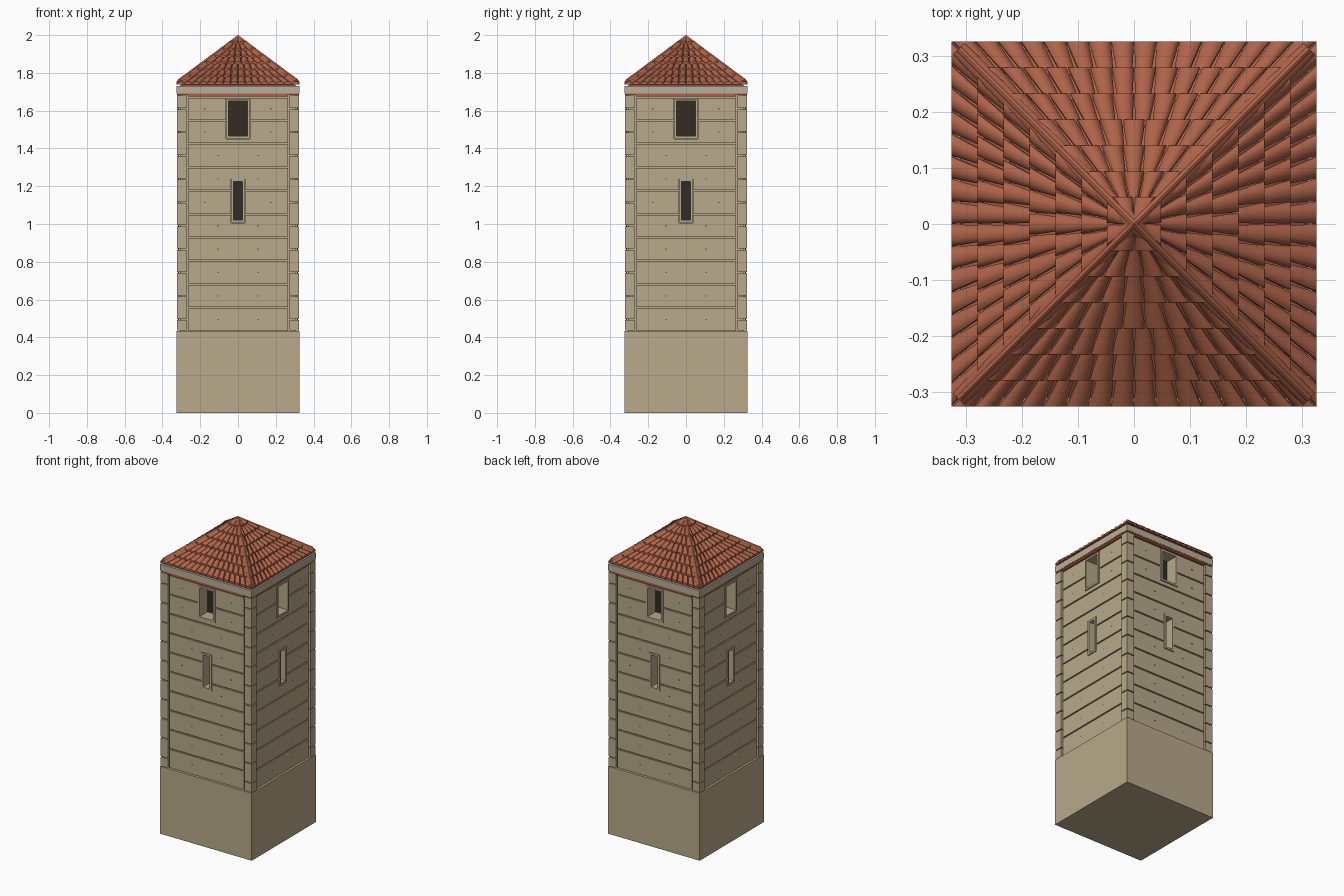
import bpy, math
from mathutils import Vector, Matrix

if "Cube" in bpy.data.objects:
    bpy.data.objects.remove(bpy.data.objects["Cube"])

def mat(name, c):
    m = bpy.data.materials.new(name)
    m.diffuse_color = (*c, 1)
    m.use_nodes = True
    m.node_tree.nodes["Principled BSDF"].inputs["Base Color"].default_value = m.diffuse_color
    return m

STONE = mat("tan_stone", (0.48, 0.40, 0.255))
CORNICE = mat("pale_stone", (0.50, 0.43, 0.32))
TILE = mat("terracotta", (0.42, 0.125, 0.065))
DARK = mat("dark_interior", (0.035, 0.025, 0.017))

class Part:
    """Collects simple pieces into one mesh object."""
    def __init__(self, name, m):
        self.name, self.m, self.v, self.f = name, m, [], []

    def add(self, verts, faces, M=Matrix()):
        b = len(self.v)
        self.v += [M @ Vector(p) for p in verts]
        self.f += [[b + i for i in f] for f in faces]

    def box(self, x0, x1, y0, y1, z0, z1, M=Matrix()):
        self.add([(x, y, z) for z in (z0, z1) for x, y in
                  ((x0, y0), (x1, y0), (x1, y1), (x0, y1))],
                 [(3, 2, 1, 0), (4, 5, 6, 7), (0, 1, 5, 4),
                  (1, 2, 6, 5), (2, 3, 7, 6), (3, 0, 4, 7)], M)

    def build(self, smooth=False):
        me = bpy.data.meshes.new(self.name)
        me.from_pydata(self.v, [], self.f)
        me.materials.append(self.m)
        o = bpy.data.objects.new(self.name, me)
        bpy.context.collection.objects.link(o)
        if smooth:
            bpy.ops.object.select_all(action='DESELECT')
            o.select_set(True)
            bpy.context.view_layer.objects.active = o
            bpy.ops.object.shade_smooth_by_angle(angle=math.radians(40))
        return o

SIDES = [Matrix.Rotation(i * math.pi / 2, 4, 'Z') for i in range(4)]
H = 0.325                       # half width of the whole tower
Z0, Z1 = 0.433, 1.69            # shaft range
WINDOWS = [(0.023, 1.02, 1.225), (0.049, 1.465, 1.65)]   # half width, z range
INNER = 0.24                    # depth of the window backs

def wall_box(part, hx, y_out, za, zb, M, grow=0.0):
    """Wall slab on one side, split around the window openings."""
    cuts = sorted({za, zb} | {z for w in WINDOWS for z in (w[1] - grow, w[2] + grow)
                              if za < z < zb})
    for a, b in zip(cuts, cuts[1:]):
        mid = (a + b) / 2
        gap = [w[0] + grow for w in WINDOWS if w[1] - grow < mid < w[2] + grow]
        if gap:
            part.box(-hx, -gap[0], -y_out, -INNER, a, b, M)
            part.box(gap[0], hx, -y_out, -INNER, a, b, M)
        else:
            part.box(-hx, hx, -y_out, -INNER, a, b, M)

# plinth and dark interior
base = Part("base", STONE)
base.box(-H, H, -H, H, 0, Z0)
base.build()
core = Part("dark_interior", DARK)
core.box(-INNER, INNER, -INNER, INNER, Z0, Z1)
core.build()

# walls: recessed backing with stone courses standing proud of it
N = 10
step = (1.672 - Z0) / N
walls, courses = Part("wall_backing", STONE), Part("stone_courses", STONE)
frames, posts = Part("window_frames", STONE), Part("corner_quoins", STONE)
band, holes = Part("red_band", TILE), Part("wall_holes", DARK)
for M in SIDES:
    wall_box(walls, 0.308, 0.308, Z0, Z1, M)
    for i in range(N):
        a, b = Z0 + i * step + 0.004, Z0 + (i + 1) * step - 0.004
        wall_box(courses, 0.265, 0.316, a, b, M, 0.014)
        mid = (a + b) / 2
        beside = any(w[1] < mid < w[2] for w in WINDOWS)
        for s in (-1, 1):
            x = s * (0.175 if beside else 0.105)
            holes.box(x - 0.003, x + 0.003, -0.3165, -0.31, mid - 0.003, mid + 0.003, M)
    # window surrounds
    for w, a, b in WINDOWS:
        e = w + 0.012
        for s in (-1, 1):
            x0, x1 = sorted((s * w, s * e))
            frames.box(x0, x1, -0.321, -0.30, a - 0.012, b + 0.012, M)
        frames.box(-w, w, -0.321, -0.30, a - 0.012, a, M)
        frames.box(-w, w, -0.321, -0.30, b, b + 0.012, M)
    # corner blocks, staggered half a course
    cz = [Z0] + [Z0 + (i + 0.5) * step for i in range(N)] + [1.682]
    for a, b in zip(cz, cz[1:]):
        posts.box(-0.323, -0.272, -0.323, -0.272, a + 0.003, b - 0.003, M)
    band.box(-0.265, 0.265, -0.321, -0.30, 1.674, 1.691, M)
band.box(-0.324, 0.324, -0.324, 0.324, 1.683, 1.691)
for p in (walls, courses, frames, posts, band, holes):
    p.build()

# cornice
cornice = Part("cornice", CORNICE)
cornice.box(-H, H, -H, H, 1.69, 1.73)
cornice.build()

# roof deck under the tiles
EAVE, APEX = 1.733, 1.982
deck = Part("roof_deck", TILE)
h = 0.312
deck.add([(-h, -h, 1.728), (h, -h, 1.728), (h, h, 1.728), (-h, h, 1.728), (0, 0, APEX - 0.006)],
         [(3, 2, 1, 0), (0, 1, 4), (1, 2, 4), (2, 3, 4), (3, 0, 4)])
deck.build()

def arch(part, p0, p1, w0, w1, h0, h1, side, M, n=6):
    """Half-round tile or ridge cap from p0 to p1, closed at both ends."""
    verts = []
    for p, w, hh in ((p0, w0, h0), (p1, w1, h1)):
        for k in range(n + 1):
            t = math.pi * k / n
            verts.append(Vector(p) - side * (math.cos(t) * w) + Vector((0, 0, math.sin(t) * hh)))
    m = n + 1
    faces = [(k, k + 1, m + k + 1, m + k) for k in range(n)]
    faces = [f[::-1] for f in faces]
    faces += [tuple(range(m)), tuple(range(2 * m - 1, m - 1, -1)), (0, m, 2 * m - 1, n)]
    part.add(verts, faces, M)

def roof_z(d):
    return EAVE + (H - d) * (APEX - EAVE) / H

# tile rows, fanning toward the apex
tiles, hips = Part("roof_tiles", TILE), Part("hip_caps", TILE)
ROWS = 7
pitch = 0.0462
X = Vector((1, 0, 0))
for M in SIDES:
    for r in range(ROWS):
        d = H - r * pitch
        d2 = max(d - pitch * 1.25, 0.004)
        n = max(2, round(2 * d / 0.04))
        for i in range(n):
            u = (2 * i + 1) / n - 1
            w = d / n
            arch(tiles, (u * d, -d, roof_z(d) + 0.006), (u * d2, -d2, roof_z(d2)),
                 w, max(w * 0.8 * d2 / d, 0.002), 0.016, 0.010, X, M)
    # hip cap with a narrower raised roll on top
    s = Vector((1, -1, 0)).normalized()
    c = 0.312
    arch(hips, (-c, -c, roof_z(c) + 0.004), (0, 0, APEX + 0.002), 0.017, 0.014, 0.018, 0.012, s, M)
    arch(hips, (-c, -c, roof_z(c) + 0.014), (0, 0, APEX + 0.008), 0.007, 0.007, 0.012, 0.010, s, M)
tiles.build(True)
hips.build(True)
